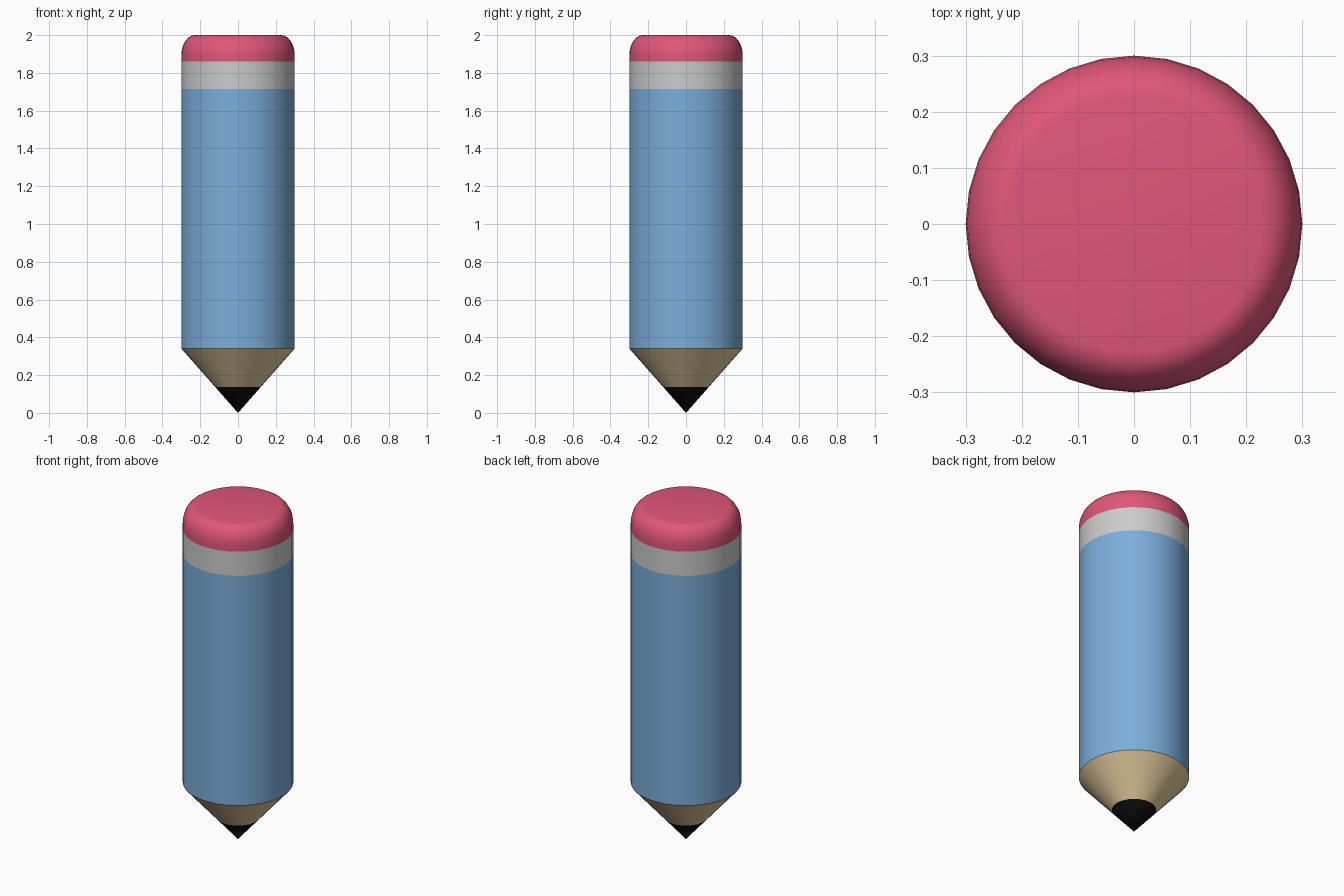
import bpy, bmesh, math

if "Cube" in bpy.data.objects:
    bpy.data.objects.remove(bpy.data.objects["Cube"])

SIDES = 32
R = 0.3


def lathe(name, profile, color=None, close_top=False):
    """Revolve (radius, z) points, bottom to top, around the z axis."""
    bm = bmesh.new()
    rings = []
    for r, z in profile:
        if r == 0:
            rings.append([bm.verts.new((0, 0, z))] * SIDES)
        else:
            rings.append([bm.verts.new((r * math.cos(2 * math.pi * i / SIDES),
                                        r * math.sin(2 * math.pi * i / SIDES), z))
                          for i in range(SIDES)])
    for low, high in zip(rings, rings[1:]):
        for i in range(SIDES):
            j = (i + 1) % SIDES
            corners = [low[i], low[j], high[j], high[i]]
            bm.faces.new(list(dict.fromkeys(corners)))
    if close_top:
        bm.faces.new(rings[-1])
    mesh = bpy.data.meshes.new(name)
    bm.to_mesh(mesh)
    bm.free()
    obj = bpy.data.objects.new(name, mesh)
    bpy.context.collection.objects.link(obj)
    if color:
        mat = bpy.data.materials.new(name + "_color")
        mat.diffuse_color = (*color, 1)
        mat.use_nodes = True
        mat.node_tree.nodes["Principled BSDF"].inputs["Base Color"].default_value = mat.diffuse_color
        mesh.materials.append(mat)
    bpy.ops.object.select_all(action='DESELECT')
    obj.select_set(True)
    bpy.context.view_layer.objects.active = obj
    bpy.ops.object.shade_smooth_by_angle(angle=math.radians(35))
    return obj


# Sharpened end: dark lead point and bare wood on one continuous cone
lathe("lead_tip", [(0, 0), (0.12, 0.136)], (0.005, 0.005, 0.005))
lathe("wood_cone", [(0.12, 0.136), (0.203, 0.23), (R, 0.34)], (0.78, 0.6, 0.34))

# Painted barrel and plain grey metal band
lathe("barrel", [(R, 0.34), (R, 1.715)], (0.2, 0.42, 0.71))
lathe("metal_band", [(R, 1.715), (R, 1.86)])

# Eraser with a rounded shoulder and flat top
shoulder = [(0.228 + 0.072 * math.cos(a), 1.895 + 0.105 * math.sin(a))
            for a in (math.radians(15 * k) for k in range(7))]
lathe("eraser", [(R, 1.86)] + shoulder, (0.75, 0.095, 0.19), close_top=True)
